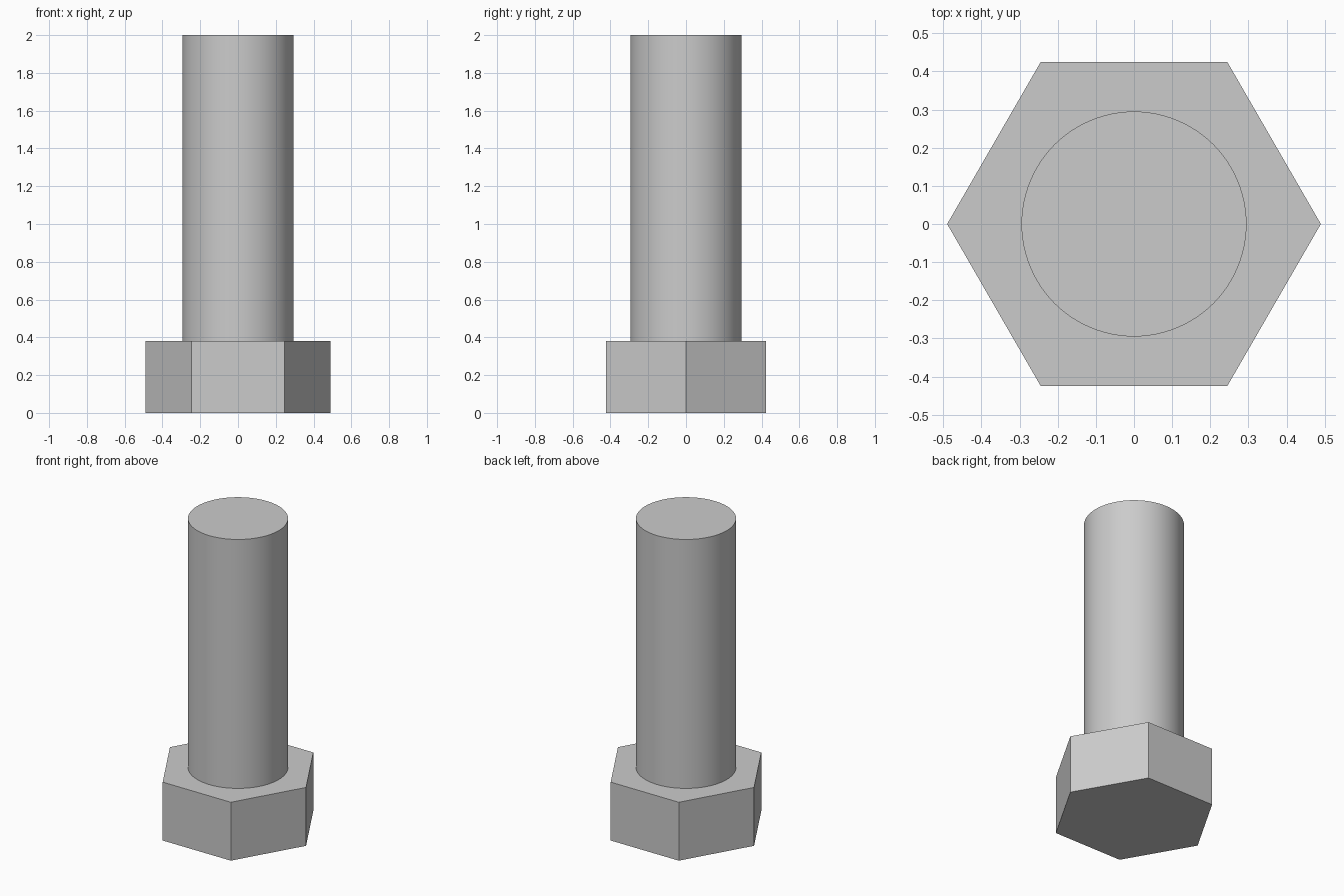
import bpy
import bmesh
from math import cos, sin, tau, radians

cube = bpy.data.objects.get("Cube")
if cube:
    bpy.data.objects.remove(cube, do_unlink=True)

HEAD_RADIUS = 0.49
HEAD_TOP = 0.38
SHAFT_RADIUS = 0.295
TOTAL_HEIGHT = 2.0
EMBED = 0.05

# Plain steel grey
steel = bpy.data.materials.new("steel_grey")
steel.use_nodes = True
color = (0.6, 0.6, 0.6, 1)
steel.diffuse_color = color
steel.node_tree.nodes["Principled BSDF"].inputs["Base Color"].default_value = color


def prism(name, radius, sides, bottom, top):
    """Upright capped prism with its first corner on +x."""
    bm = bmesh.new()
    ring = [bm.verts.new((radius * cos(tau * i / sides),
                          radius * sin(tau * i / sides), bottom))
            for i in range(sides)]
    base = bm.faces.new(ring)
    result = bmesh.ops.extrude_face_region(bm, geom=[base], use_keep_orig=True)
    raised = [g for g in result["geom"] if isinstance(g, bmesh.types.BMVert)]
    bmesh.ops.translate(bm, verts=raised, vec=(0, 0, top - bottom))
    bmesh.ops.recalc_face_normals(bm, faces=bm.faces)
    mesh = bpy.data.meshes.new(name)
    bm.to_mesh(mesh)
    bm.free()
    mesh.materials.append(steel)
    obj = bpy.data.objects.new(name, mesh)
    bpy.context.collection.objects.link(obj)
    return obj


# Flat-sided hexagonal head
prism("hex_head", HEAD_RADIUS, 6, 0, HEAD_TOP)

# Smooth round shaft, seated slightly into the head
shaft = prism("shaft", SHAFT_RADIUS, 96, HEAD_TOP - EMBED, TOTAL_HEIGHT)
bpy.ops.object.select_all(action="DESELECT")
shaft.select_set(True)
bpy.context.view_layer.objects.active = shaft
bpy.ops.object.shade_smooth_by_angle(angle=radians(30))
